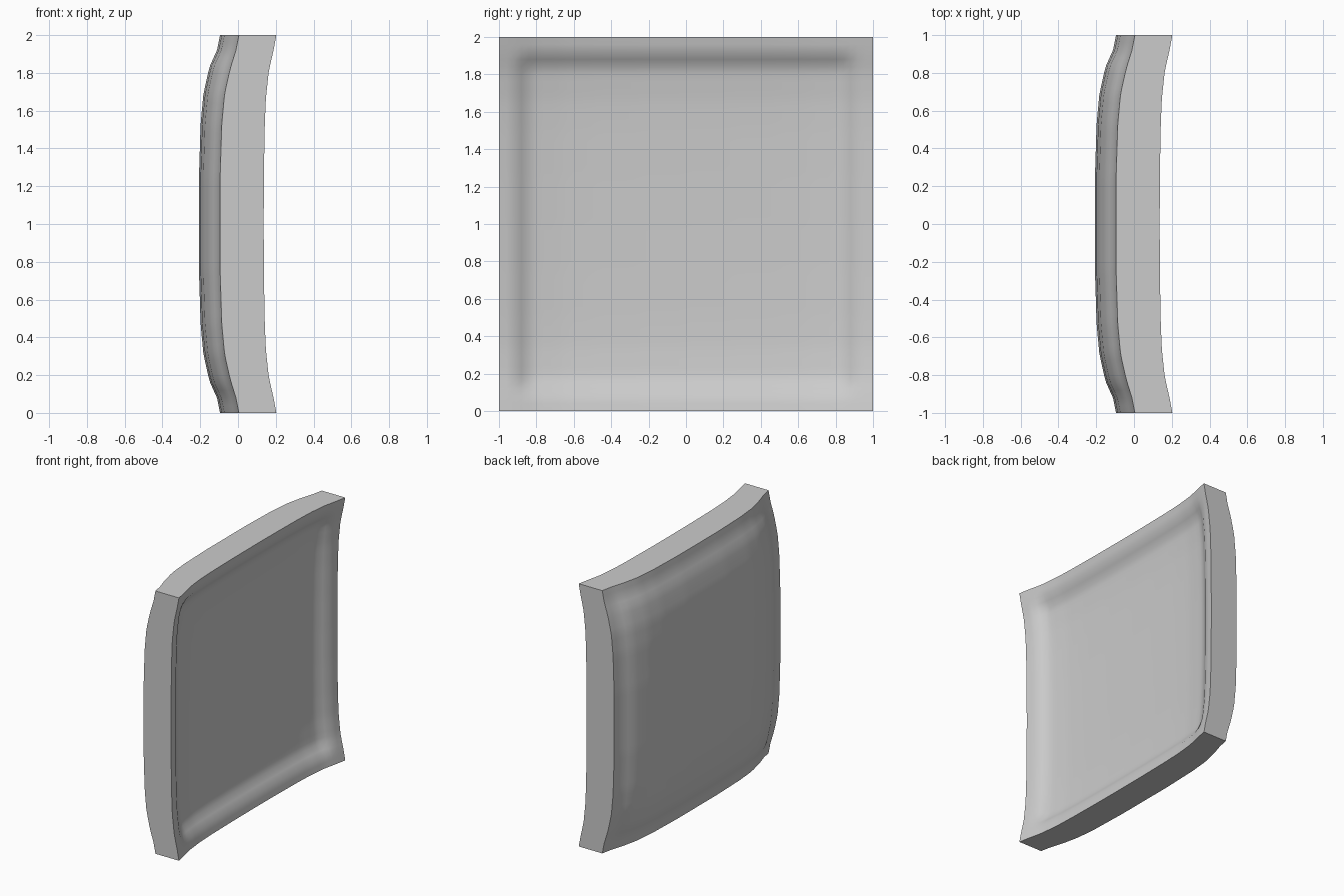
import bpy
import bmesh
import math

cube = bpy.data.objects.get("Cube")
if cube:
    bpy.data.objects.remove(cube, do_unlink=True)

# Depth below the corner against distance from the panel's middle
HOLLOW_RIM = [(0, .067), (.25, .066), (.5, .062), (.66, .056), (.81, .04), (.92, .015), (1, 0)]
BULGE_RIM = [(0, .1), (.24, .1), (.53, .091), (.69, .076), (.82, .047), (.92, .016), (1, 0)]


def sample(points, t):
    """Linear lookup in a short profile."""
    for (a, fa), (b, fb) in zip(points, points[1:]):
        if t <= b:
            return fa + (fb - fa) * (t - a) / (b - a)
    return points[-1][1]


def step(t):
    """Steep step that forms the band just inside the rim."""
    k = min(1, max(0, (.93 - t) / .1))
    return k * k * (3 - 2 * k)


def surface(u, v, corner, rim, extra):
    u, v = abs(u), abs(v)
    return corner - sample(rim, u) - sample(rim, v) - extra * step(u) * step(v)


# Dished square panel: hollow face towards +x, bulging face towards -x
bm = bmesh.new()
bmesh.ops.create_grid(bm, x_segments=50, y_segments=50, size=1)
result = bmesh.ops.extrude_face_region(bm, geom=bm.faces[:], use_keep_orig=True)
outer = {g for g in result["geom"] if isinstance(g, bmesh.types.BMVert)}
for vert in bm.verts:
    u, v = vert.co.x, vert.co.y
    if vert in outer:
        x = surface(u, v, .005, BULGE_RIM, .012)
    else:
        x = surface(u, v, .203, HOLLOW_RIM, .035)
    vert.co = (x, u, v + 1)
bmesh.ops.recalc_face_normals(bm, faces=bm.faces[:])

mesh = bpy.data.meshes.new("dished_panel")
bm.to_mesh(mesh)
bm.free()
panel = bpy.data.objects.new("dished_panel", mesh)
bpy.context.collection.objects.link(panel)

# Plain grey finish
grey = bpy.data.materials.new("plain_grey")
grey.use_nodes = True
colour = (.6, .6, .6, 1)
grey.diffuse_color = colour
grey.node_tree.nodes["Principled BSDF"].inputs["Base Color"].default_value = colour
mesh.materials.append(grey)

# Smooth faces with a crisp rim
bpy.ops.object.select_all(action="DESELECT")
panel.select_set(True)
bpy.context.view_layer.objects.active = panel
bpy.ops.object.shade_smooth_by_angle(angle=math.radians(40))
